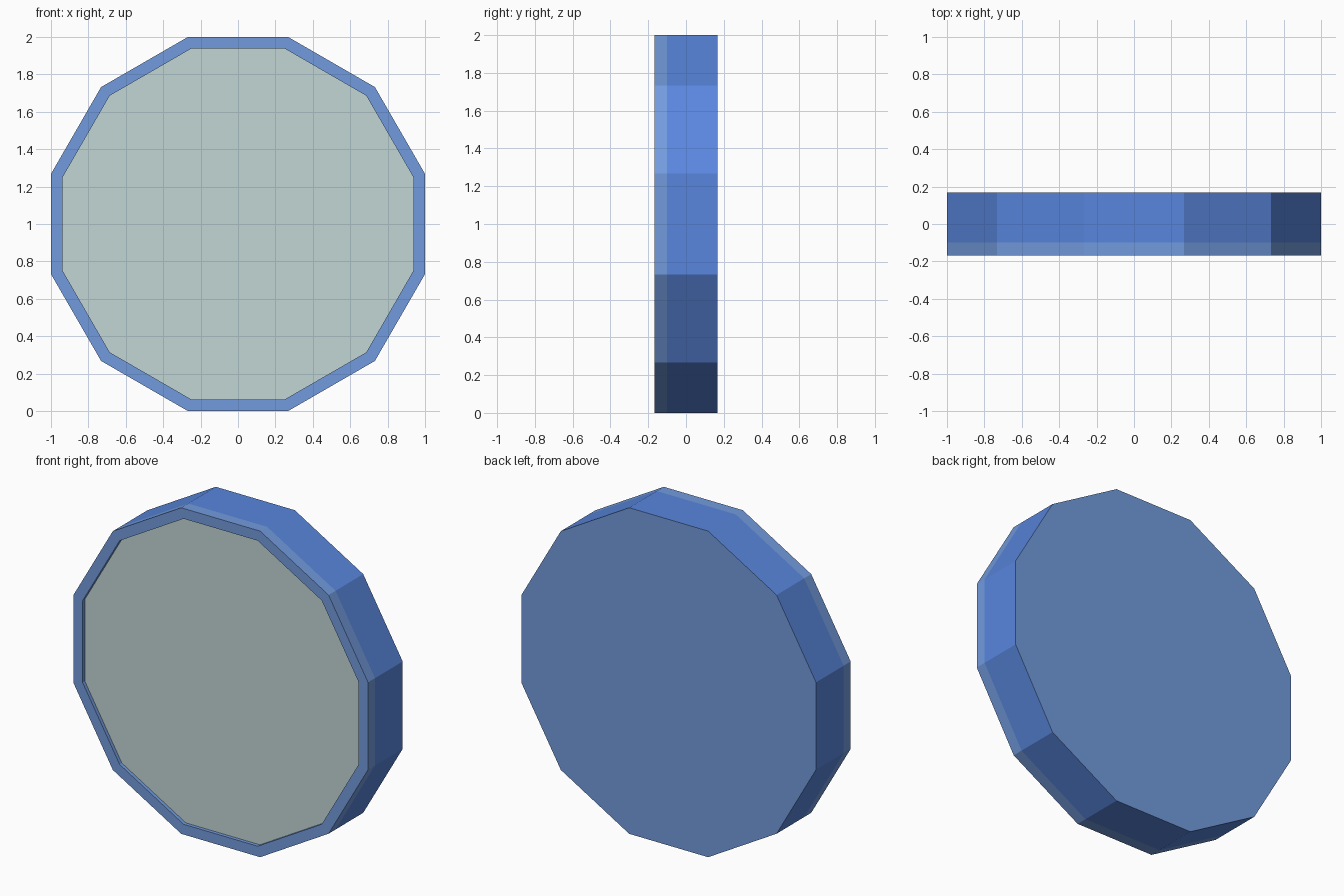
import bpy, bmesh, math

if "Cube" in bpy.data.objects:
    bpy.data.objects.remove(bpy.data.objects["Cube"])

SIDES = 12
HALF = 0.168        # half thickness
BAND = -0.10        # where the pale front band ends
RECESS = 0.022      # panel set back behind the rim


def material(name, rgb):
    m = bpy.data.materials.new(name)
    m.diffuse_color = (*rgb, 1.0)
    m.use_nodes = True
    m.node_tree.nodes["Principled BSDF"].inputs["Base Color"].default_value = m.diffuse_color
    return m


pale_blue = material("pale blue", (0.17, 0.33, 0.73))
blue = material("blue", (0.10, 0.24, 0.73))
grey_green = material("grey green", (0.54, 0.67, 0.66))


def ring(bm, apothem, y):
    """Twelve-sided ring with flat top and bottom edges, centred at z = 1."""
    r = apothem / math.cos(math.pi / SIDES)
    angles = [(i + 0.5) * 2 * math.pi / SIDES for i in range(SIDES)]
    return [bm.verts.new((r * math.cos(a), y, 1 + r * math.sin(a))) for a in angles]


def bridge(bm, a, b, mat):
    for i in range(SIDES):
        j = (i + 1) % SIDES
        bm.faces.new((a[i], a[j], b[j], b[i])).material_index = mat


def finish(bm, name, mats):
    bm.normal_update()
    mesh = bpy.data.meshes.new(name)
    bm.to_mesh(mesh)
    bm.free()
    for m in mats:
        mesh.materials.append(m)
    bpy.context.collection.objects.link(bpy.data.objects.new(name, mesh))


# Casing: back plate, blue side wall, pale front band, rim and recess wall
bm = bmesh.new()
rings = [ring(bm, 1.0, HALF), ring(bm, 1.0, BAND), ring(bm, 1.0, -HALF),
         ring(bm, 0.937, -HALF), ring(bm, 0.937, -HALF + RECESS)]
bm.faces.new(list(reversed(rings[0]))).material_index = 0
for k, mat in enumerate((1, 0, 0, 0)):
    bridge(bm, rings[k], rings[k + 1], mat)
finish(bm, "casing", [pale_blue, blue])

# Front panel, closing the recess
bm = bmesh.new()
bm.faces.new(ring(bm, 0.937, -HALF + RECESS))
finish(bm, "front_panel", [grey_green])
